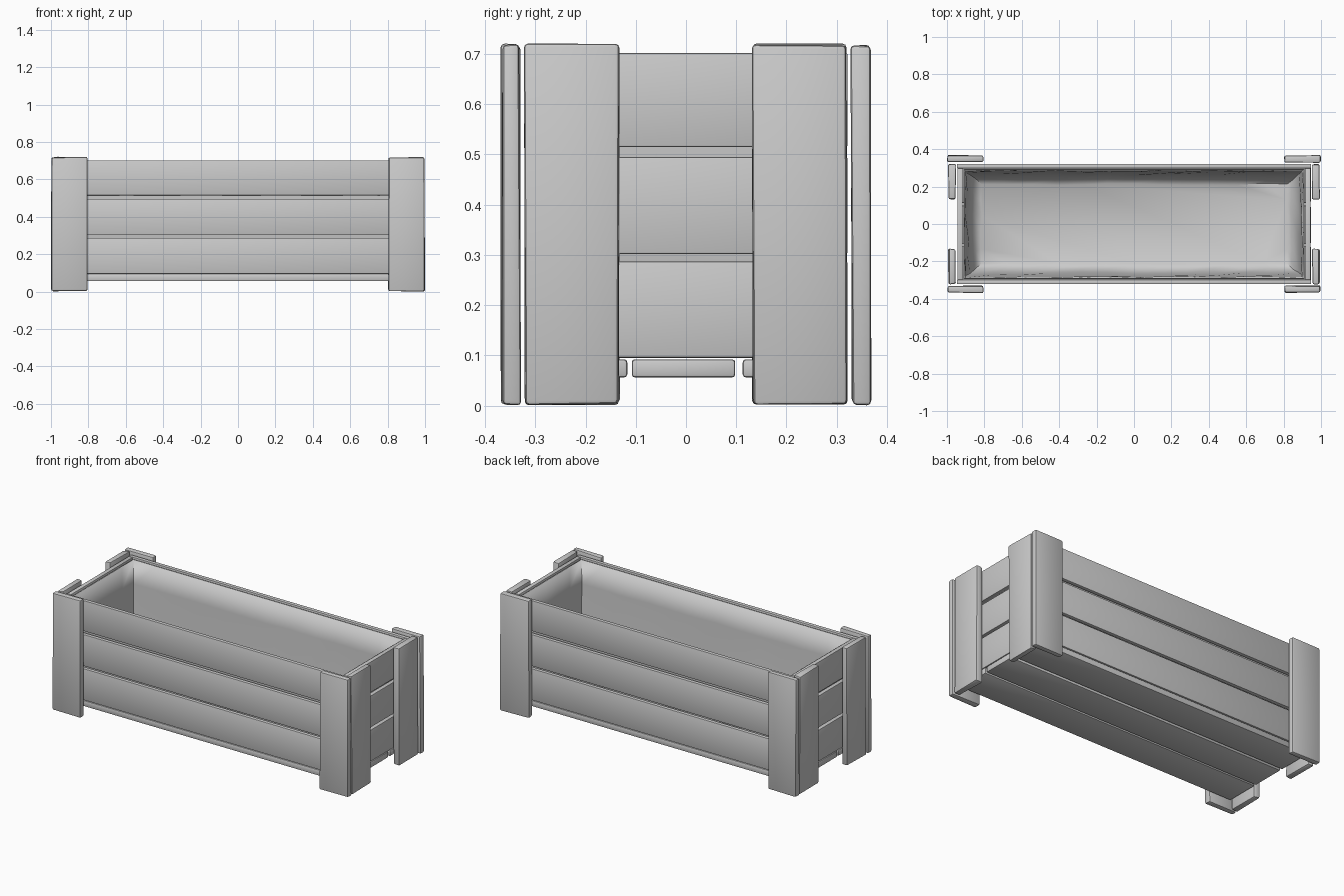
import bpy, bmesh, random
from mathutils import Vector

if "Cube" in bpy.data.objects:
    bpy.data.objects.remove(bpy.data.objects["Cube"])

random.seed(4)


def finish(name, bm):
    bmesh.ops.recalc_face_normals(bm, faces=bm.faces)
    me = bpy.data.meshes.new(name)
    bm.to_mesh(me)
    bm.free()
    ob = bpy.data.objects.new(name, me)
    bpy.context.collection.objects.link(ob)
    bpy.ops.object.select_all(action='DESELECT')
    ob.select_set(True)
    bpy.context.view_layer.objects.active = ob
    bpy.ops.object.shade_smooth_by_angle(angle=0.7)
    return ob


def board(name, lo, hi, bevel=0.004, jitter=0.0):
    """Box between two corners, with worn (jittered, bevelled) edges."""
    bm = bmesh.new()
    bmesh.ops.create_cube(bm, size=1)
    lo, hi = Vector(lo), Vector(hi)
    for v in bm.verts:
        for i in range(3):
            v.co[i] = lo[i] + (v.co[i] + 0.5) * (hi[i] - lo[i])
        # wear only ever pulls a corner inwards
        for i in range(3):
            side = 1 if v.co[i] > (lo[i] + hi[i]) / 2 else -1
            v.co[i] -= side * random.uniform(0, jitter)
    bmesh.ops.bevel(bm, geom=bm.edges[:], offset=bevel, segments=2,
                    profile=0.5, affect='EDGES')
    return finish(name, bm)


# horizontal planks: three rows on each of the four walls
rows = [(0.095, 0.287), (0.302, 0.495), (0.515, 0.702)]
for r, (z0, z1) in enumerate(rows):
    for label, s in (("front", -1), ("back", 1)):
        y0, y1 = sorted((s * 0.298, s * 0.322))
        board(f"{label}_plank_{r}", (-0.947, y0, z0), (0.947, y1, z1))
    for label, s in (("left", -1), ("right", 1)):
        x0, x1 = sorted((s * 0.917, s * 0.944))
        board(f"{label}_plank_{r}", (x0, -0.297, z0), (x1, 0.297, z1))

# bottom slats
for i, (y0, y1) in enumerate([(-0.32, -0.117), (-0.108, 0.098), (0.113, 0.32)]):
    board(f"bottom_slat_{i}", (-0.945, y0, 0.056), (0.945, y1, 0.092), 0.006)

# corner posts: one wide board on the long side, one on the end
for sx, xl in ((-1, "left"), (1, "right")):
    for sy, yl in ((-1, "front"), (1, "back")):
        x0, x1 = sorted((sx * 0.802, sx * 1.0))
        y0, y1 = sorted((sy * 0.327, sy * 0.37))
        board(f"{yl}_{xl}_side_post", (x0, y0, 0), (x1, y1, 0.722), 0.008, 0.006)
        x0, x1 = sorted((sx * 0.95, sx * 0.995))
        y0, y1 = sorted((sy * 0.13, sy * 0.324))
        board(f"{yl}_{xl}_end_post", (x0, y0, 0), (x1, y1, 0.722), 0.008, 0.006)

# open-topped fabric liner, lofted from rim down to floor
levels = [(0.912, 0.294, 0.692), (0.905, 0.288, 0.55), (0.898, 0.281, 0.35),
          (0.885, 0.268, 0.2), (0.855, 0.245, 0.13), (0.82, 0.215, 0.108)]
nx, ny = 12, 5
bm = bmesh.new()
rings = []
for k, (hx, hy, z) in enumerate(levels):
    pts = [(-hx + 2 * hx * i / nx, -hy) for i in range(nx)]
    pts += [(hx, -hy + 2 * hy * i / ny) for i in range(ny)]
    pts += [(hx - 2 * hx * i / nx, hy) for i in range(nx)]
    pts += [(-hx, hy - 2 * hy * i / ny) for i in range(ny)]
    j = 0.0 if k == 0 else 0.005
    rings.append([bm.verts.new((x + random.uniform(-j, j),
                                y + random.uniform(-j, j), z)) for x, y in pts])
for a, b in zip(rings, rings[1:]):
    n = len(a)
    for i in range(n):
        bm.faces.new((a[i], a[(i + 1) % n], b[(i + 1) % n], b[i]))
bm.faces.new(rings[-1])
liner = finish("fabric_liner", bm)
mod = liner.modifiers.new("thickness", 'SOLIDIFY')
mod.thickness = 0.006
mod.offset = 1 if liner.data.polygons[-1].normal.z > 0 else -1
